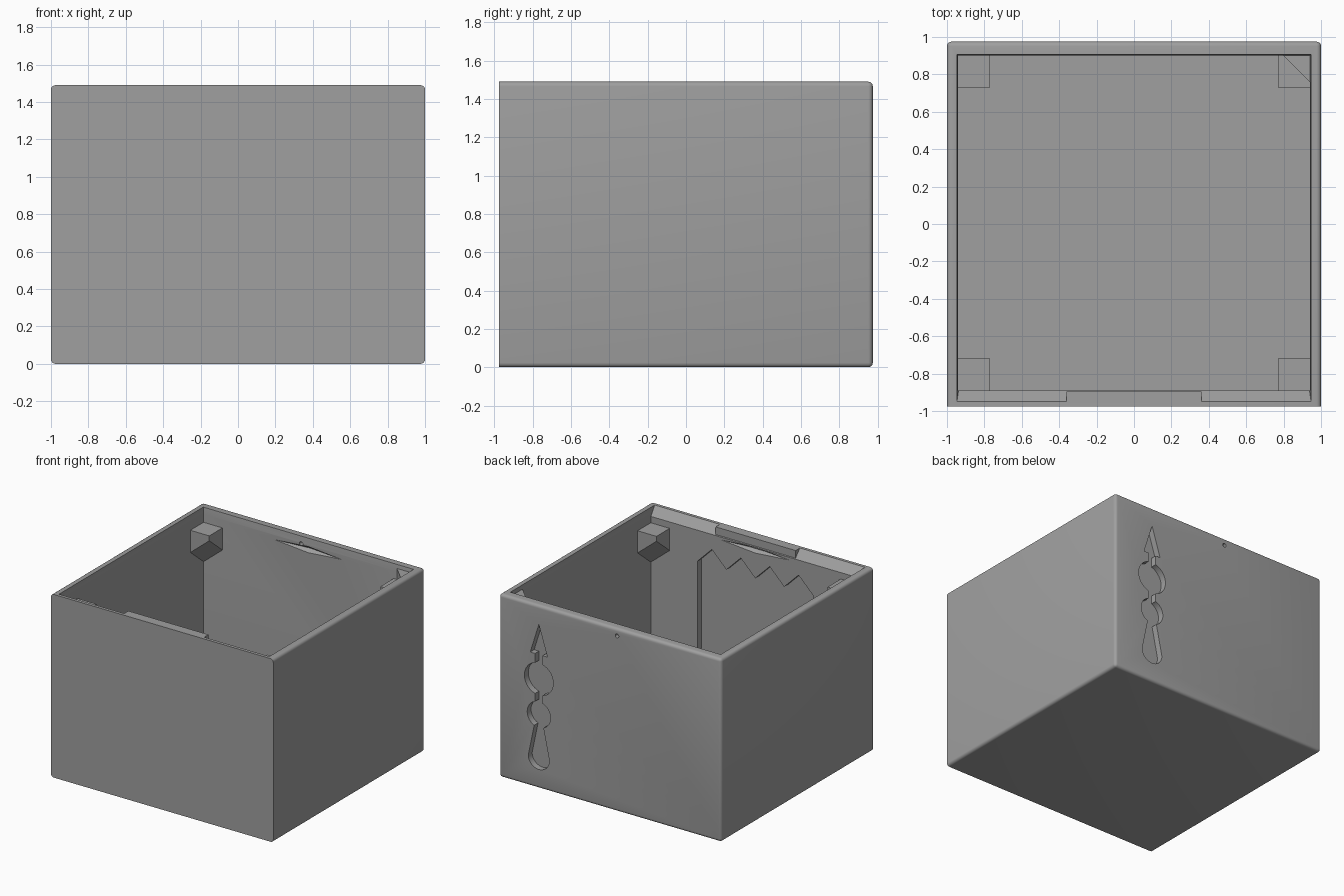
import bpy, bmesh, math

if "Cube" in bpy.data.objects:
    bpy.data.objects.remove(bpy.data.objects["Cube"], do_unlink=True)

gray = bpy.data.materials.new("plain gray")
gray.use_nodes = True
COLOR = (0.35, 0.35, 0.35, 1)
gray.diffuse_color = COLOR
for node in gray.node_tree.nodes:
    if node.type == 'BSDF_PRINCIPLED':
        node.inputs["Base Color"].default_value = COLOR

W, D, H = 1.0, 0.975, 1.49
IN_X, IN_FRONT, IN_BACK = 0.94, -0.89, 0.90
BLOCK, BLOCK_TOP = 0.17, 1.37


def make(name, bm):
    bmesh.ops.recalc_face_normals(bm, faces=bm.faces)
    mesh = bpy.data.meshes.new(name)
    bm.to_mesh(mesh)
    bm.free()
    mesh.materials.append(gray)
    obj = bpy.data.objects.new(name, mesh)
    bpy.context.collection.objects.link(obj)
    return obj


def loft(name, lower, upper):
    """Solid between two rings that have the same number of points."""
    bm = bmesh.new()
    a = [bm.verts.new(p) for p in lower]
    b = [bm.verts.new(p) for p in upper]
    bm.faces.new(a)
    bm.faces.new(b)
    for i in range(len(a)):
        j = (i + 1) % len(a)
        bm.faces.new((a[i], a[j], b[j], b[i]))
    return make(name, bm)


def rect(x0, x1, y0, y1, z):
    return [(x0, y0, z), (x1, y0, z), (x1, y1, z), (x0, y1, z)]


def box(name, x0, x1, y0, y1, z0, z1):
    return loft(name, rect(x0, x1, y0, y1, z0), rect(x0, x1, y0, y1, z1))


def plate(name, outline, y0, y1):
    """Extrude an x-z outline along y."""
    return loft(name, [(x, y0, z) for x, z in outline], [(x, y1, z) for x, z in outline])


def arc(cx, cz, r, start=0, end=360, n=32):
    steps = n if end - start == 360 else n + 1
    angles = [math.radians(start + (end - start) * i / n) for i in range(steps)]
    return [(cx + r * math.cos(a), cz + r * math.sin(a)) for a in angles]


# Outer body: every edge rounded except those around the front
bm = bmesh.new()
bmesh.ops.create_cube(bm, size=1)
for v in bm.verts:
    v.co = (v.co.x * 2 * W, v.co.y * 2 * D, (v.co.z + 0.5) * H)
soft = [e for e in bm.edges if max(v.co.y for v in e.verts) > 0]
bmesh.ops.bevel(bm, geom=soft, offset=0.024, segments=4, profile=0.5, affect='EDGES')
body = make("box_body", bm)

# Cavity and the flared lid seat, with a wide slope at the front
cutters = [
    box("cavity_cutter", -IN_X, IN_X, IN_FRONT, IN_BACK, 0.06, 1.6),
    loft("lid_seat_cutter", rect(-0.938, 0.938, -0.888, 0.898, 1.42),
         rect(-0.948, 0.948, -0.958, 0.907, 1.5)),
]

# Ornament recessed in the back wall: arrow, stem, two discs and a blade
OX = 0.642
ornament = [
    [(OX - 0.077, 1.09), (OX + 0.077, 1.09), (OX, 1.335)],
    [(OX - 0.034, 0.4), (OX + 0.034, 0.4), (OX + 0.034, 1.12), (OX - 0.034, 1.12)],
    arc(OX, 0.89, 0.13),
    arc(OX, 0.6, 0.105),
    [(OX + 0.036, 0.53), (OX - 0.036, 0.53)] + arc(OX, 0.25, 0.095, 180, 360, 20),
]
for outline in ornament:
    cutters.append(plate("ornament_cutter", outline, 0.925, 1.1))

# Pin hole through the back wall
cutters.append(plate("pin_hole_cutter", arc(-0.062, 1.43, 0.016, n=20), 0.85, 1.1))

# Sawtooth recess on the inside of the front wall
teeth = [(0.52 - 0.13 * i, 1.30 if i % 2 else 1.17) for i in range(9)]
cutters.append(plate("sawtooth_cutter", [(-0.52, 0.2), (0.52, 0.2)] + teeth, -0.94, -0.8))

# Pointed snap grooves in the front and back walls
for y in (IN_FRONT, IN_BACK):
    bm = bmesh.new()
    bmesh.ops.create_cone(bm, segments=4, radius1=1, radius2=0, depth=1, cap_ends=True)
    bm.clear()
    tips = [bm.verts.new((s * 0.3, y, 1.4)) for s in (-1, 1)]
    ring = [bm.verts.new((0, y + dy, 1.4 + dz))
            for dy, dz in ((0.03, 0), (0, 0.025), (-0.03, 0), (0, -0.025))]
    for i in range(4):
        for tip in tips:
            bm.faces.new((ring[i], ring[(i + 1) % 4], tip))
    cutters.append(make("snap_groove_cutter", bm))

# Carve the body, then drop the cutters
for c in cutters:
    c.hide_render = True
    mod = body.modifiers.new(c.name, 'BOOLEAN')
    mod.operation = 'DIFFERENCE'
    mod.solver = 'EXACT'
    mod.object = c
bpy.context.view_layer.update()
graph = bpy.context.evaluated_depsgraph_get()
carved = bpy.data.meshes.new_from_object(body.evaluated_get(graph))
body.modifiers.clear()
body.data = carved
for c in cutters:
    bpy.data.objects.remove(c, do_unlink=True)

# Raised tab in the middle of the front lid seat
box("front_tab", -0.36, 0.36, -0.952, -0.895, 1.41, H)

# Corner blocks with undersides sloping back into the corners
for sx, side in ((1, "left"), (-1, "right")):
    for sy, wall, end in ((-1, IN_FRONT, "front"), (1, IN_BACK, "back")):
        plan = [(0, 0), (1, 0), (1, 1), (0, 1)]
        pts = [(sx * (IN_X - u * BLOCK), wall - sy * v * BLOCK, 1.05 + 0.14 * (u + v))
               for u, v in plan]
        loft(f"{end}_{side}_corner_block", pts, [(x, y, BLOCK_TOP) for x, y, z in pts])

# Triangular key above one corner block
key = [(0.80, IN_BACK), (IN_X, IN_BACK), (IN_X, 0.76)]
loft("corner_key", [(x, y, BLOCK_TOP) for x, y in key], [(x, y, 1.46) for x, y in key])

# Smooth the rounded edges, keep the rest sharp
bpy.ops.object.select_all(action='DESELECT')
body.select_set(True)
bpy.context.view_layer.objects.active = body
bpy.ops.object.shade_smooth_by_angle(angle=math.radians(30))
